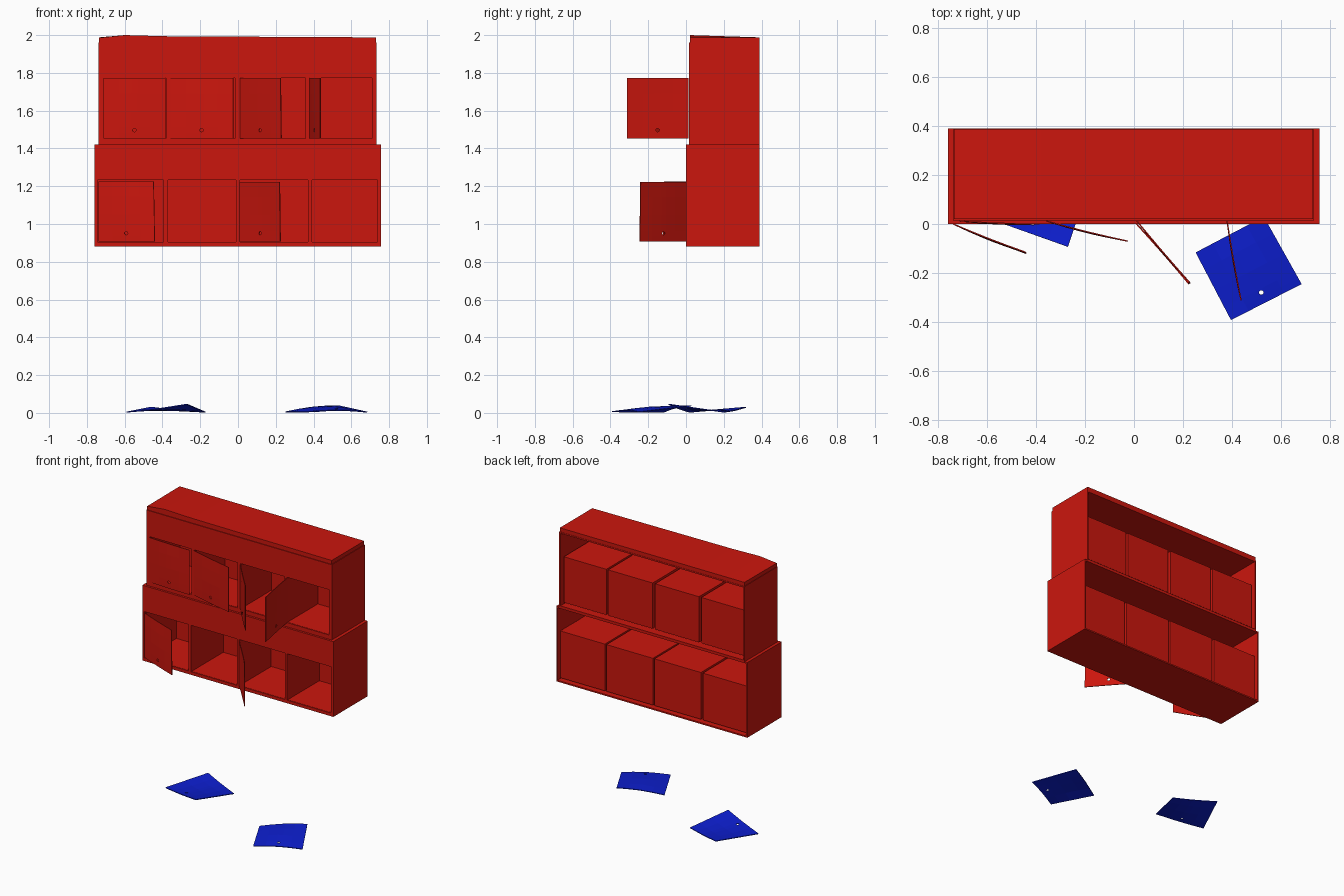
import bpy, bmesh, math
from mathutils import Vector

if "Cube" in bpy.data.objects:
    bpy.data.objects.remove(bpy.data.objects["Cube"])


def material(name, colour):
    m = bpy.data.materials.new(name)
    m.diffuse_color = colour
    m.use_nodes = True
    m.node_tree.nodes["Principled BSDF"].inputs["Base Color"].default_value = m.diffuse_color
    return m


RED = material("red_paint", (0.6, 0.008, 0.004, 1))
BLUE = material("blue_paint", (0.004, 0.013, 0.62, 1))


def finish(name, bm, mat, thickness=0):
    bmesh.ops.recalc_face_normals(bm, faces=bm.faces)
    me = bpy.data.meshes.new(name)
    bm.to_mesh(me)
    bm.free()
    ob = bpy.data.objects.new(name, me)
    bpy.context.collection.objects.link(ob)
    me.materials.append(mat)
    if thickness:
        mod = ob.modifiers.new("thickness", "SOLIDIFY")
        mod.thickness = thickness
        mod.offset = 0
    return ob


def add_box(bm, x0, x1, y0, y1, z0, z1):
    vs = bmesh.ops.create_cube(bm, size=1)["verts"]
    for v in vs:
        v.co = Vector(((x0 + x1) / 2 + v.co.x * (x1 - x0),
                       (y0 + y1) / 2 + v.co.y * (y1 - y0),
                       (z0 + z1) / 2 + v.co.z * (z1 - z0)))
    return vs


def cabinet(name, x0, x1, y0, z0, z1, cells, c0, c1):
    """Open-backed shell with a pierced front and one hollow bin per opening."""
    yb, t = 0.39, 0.01
    bm = bmesh.new()
    add_box(bm, x0, x1, y0, yb, z0, z0 + t)
    add_box(bm, x0, x1, y0, yb, z1 - t, z1)
    add_box(bm, x0, x0 + t, y0, yb, z0 + t, z1 - t)
    add_box(bm, x1 - t, x1, y0, yb, z0 + t, z1 - t)
    # header, sill and posts of the front
    add_box(bm, x0 + t, x1 - t, y0, y0 + t, c1, z1 - t)
    add_box(bm, x0 + t, x1 - t, y0, y0 + t, z0 + t, c0)
    edges = [x0 + t] + [e for c in cells for e in c] + [x1 - t]
    for a, b in zip(edges[::2], edges[1::2]):
        add_box(bm, a, b, y0, y0 + t, c0, c1)
    finish(name + "_shell", bm, RED)
    # locker bins, open at the front
    for i, (a, b) in enumerate(cells):
        bm = bmesh.new()
        add_box(bm, a, b, y0 + 0.004, 0.365, c0, c1)
        front = min(bm.faces, key=lambda f: f.calc_center_median().y)
        bmesh.ops.delete(bm, geom=[front], context="FACES_ONLY")
        finish(f"{name}_bin_{i + 1}", bm, RED, 0.005)


def door(name, corners, mat, bump=0.0):
    """Bent sheet between four corners (bottom left, bottom right, top right, top left)
    with a round finger hole near the bottom edge."""
    bl, br, tr, tl = map(Vector, corners)
    normal = (br - bl).cross(tl - bl).normalized()
    us = [0, 0.25, 0.45, 0.55, 0.75, 1]
    vs = [0, 0.09, 0.19, 0.45, 0.75, 1]

    def point(u, v):
        p = bl.lerp(br, u).lerp(tl.lerp(tr, u), v)
        return p + normal * bump * math.sin(math.pi * u) * math.sin(math.pi * (0.15 + 0.7 * v))

    bm = bmesh.new()
    g = [[bm.verts.new(point(u, v)) for u in us] for v in vs]
    for j in range(5):
        for i in range(5):
            if (i, j) != (2, 1):
                bm.faces.new((g[j][i], g[j][i + 1], g[j + 1][i + 1], g[j + 1][i]))
    # finger hole
    ring = [bm.verts.new(point(0.5 + 0.03 * math.cos(k * math.pi / 4),
                               0.14 + 0.03 * math.sin(k * math.pi / 4))) for k in range(8)]
    sq = [g[2][3], g[2][2], g[1][2], g[1][3]]
    for k in range(4):
        bm.faces.new((sq[k], sq[(k + 1) % 4], ring[(2 * k + 3) % 8],
                      ring[2 * k + 2 if k < 3 else 0], ring[2 * k + 1]))
    finish(name, bm, mat, 0.005)


def hung_door(name, hinge, tip, z0, z1, bump=0.0, lean=0.0):
    (hx, hy), (tx, ty) = hinge, tip
    door(name, ((hx, hy, z0), (tx, ty, z0), (tx - lean, ty + lean, z1), (hx, hy, z1)), RED, bump)


# Two cabinets
lower_cells = [(-0.745, -0.392), (-0.373, -0.008), (0.008, 0.373), (0.39, 0.74)]
upper_cells = [(-0.715, -0.38), (-0.358, -0.013), (0.01, 0.36), (0.378, 0.712)]
cabinet("lower_cabinet", -0.76, 0.757, 0.0, 0.88, 1.42, lower_cells, 0.902, 1.235)
cabinet("upper_cabinet", -0.738, 0.734, 0.015, 1.42, 1.96, upper_cells, 1.45, 1.775)

# Top cap with a slight front dent
bm = bmesh.new()
rows = []
for x, zf in ((-0.735, 1.986), (-0.6, 2.0), (-0.38, 1.994), (0.73, 1.988)):
    rows.append([bm.verts.new(c) for c in
                 ((x, 0.02, 1.96), (x, 0.388, 1.96), (x, 0.388, 1.988), (x, 0.02, zf))])
for r, s in zip(rows, rows[1:]):
    for k in range(4):
        bm.faces.new((r[k], r[(k + 1) % 4], s[(k + 1) % 4], s[k]))
bm.faces.new(rows[0])
bm.faces.new(rows[-1])
finish("top_cap", bm, RED)

# Hung doors, hinged at the left
hung_door("upper_door_1", (-0.712, 0.012), (-0.385, 0.0), 1.452, 1.772, 0.006)
hung_door("upper_door_2", (-0.357, 0.012), (-0.025, -0.07), 1.452, 1.772, 0.006)
hung_door("upper_door_3", (0.012, 0.012), (0.23, -0.242), 1.452, 1.772, 0.004, 0.004)
hung_door("upper_door_4", (0.38, 0.012), (0.437, -0.312), 1.452, 1.772, 0.004)
hung_door("lower_door_1", (-0.738, 0.0), (-0.44, -0.12), 0.907, 1.225, 0.006, 0.006)
hung_door("lower_door_3", (0.01, 0.0), (0.225, -0.245), 0.907, 1.222, -0.004, 0.004)

# Fallen doors on the floor
door("fallen_door_right", ((0.396, -0.392, 0.006), (0.684, -0.245, 0.004),
                           (0.53, 0.03, 0.038), (0.252, -0.116, 0.005)), BLUE, 0.018)
door("fallen_door_left", ((-0.59, 0.02, 0.004), (-0.27, -0.093, 0.046),
                          (-0.172, 0.2, 0.004), (-0.46, 0.318, 0.03)), BLUE, -0.008)
